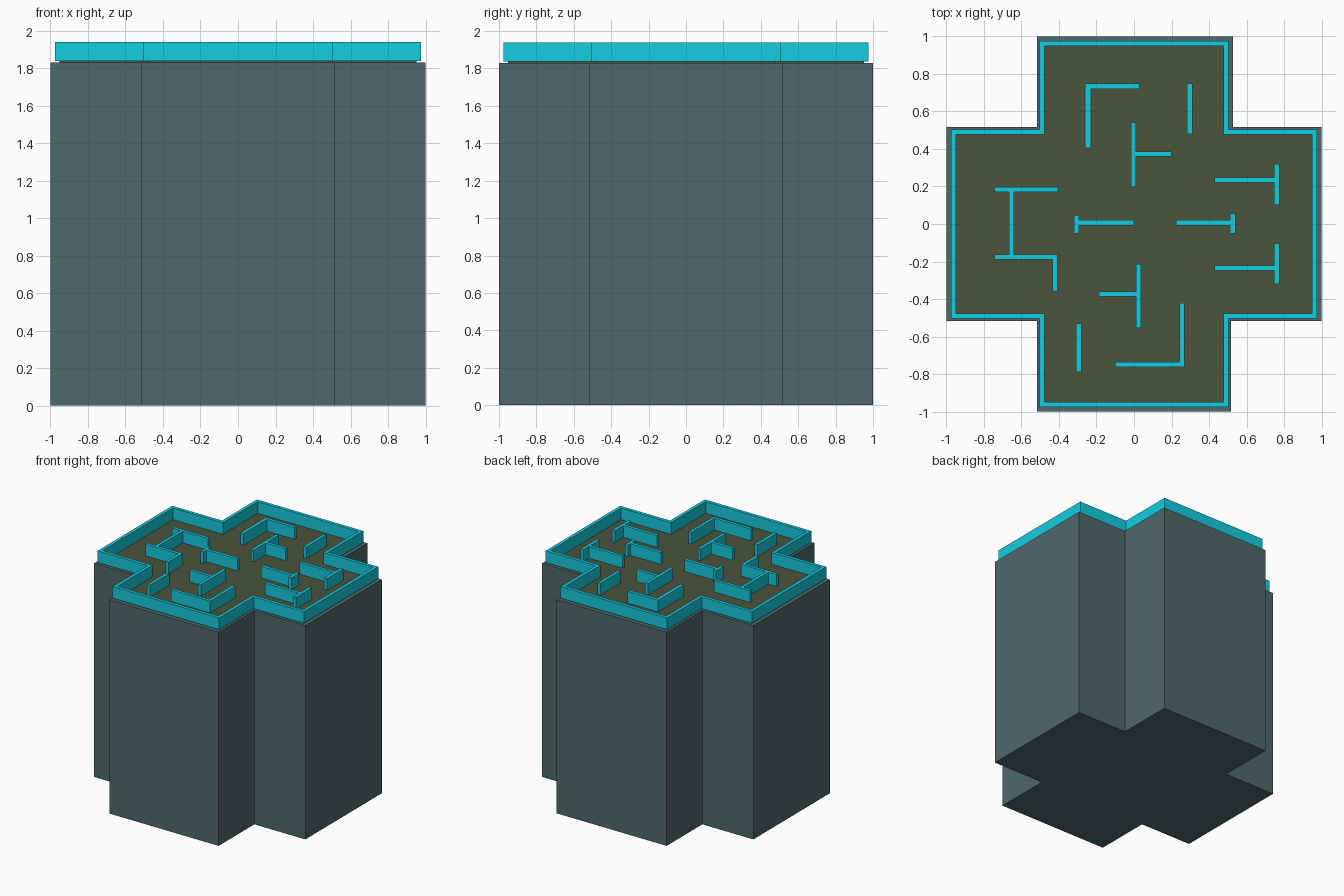
import bpy
import bmesh

if "Cube" in bpy.data.objects:
    bpy.data.objects.remove(bpy.data.objects["Cube"])


def material(name, rgb):
    m = bpy.data.materials.new(name)
    m.diffuse_color = (*rgb, 1)
    m.use_nodes = True
    m.node_tree.nodes["Principled BSDF"].inputs["Base Color"].default_value = m.diffuse_color
    return m


SLATE = material("slate", (0.08, 0.138, 0.144))
OLIVE = material("olive", (0.069, 0.09, 0.045))
CYAN = material("cyan", (0.007, 0.61, 0.75))


def finish(bm, name, mat):
    bmesh.ops.recalc_face_normals(bm, faces=bm.faces)
    mesh = bpy.data.meshes.new(name)
    bm.to_mesh(mesh)
    bm.free()
    obj = bpy.data.objects.new(name, mesh)
    mesh.materials.append(mat)
    bpy.context.collection.objects.link(obj)
    return obj


def cross(reach, half):
    """Outline of a plus shape, counter-clockwise."""
    r, h = reach, half
    quarter = [(r, -h), (r, h), (h, h)]
    pts = []
    for _ in range(4):
        pts += quarter
        quarter = [(-y, x) for x, y in quarter]
    return pts


def prism(name, pts, z0, z1, mat):
    bm = bmesh.new()
    low = [bm.verts.new((x, y, z0)) for x, y in pts]
    high = [bm.verts.new((x, y, z1)) for x, y in pts]
    bm.faces.new(low[::-1])
    bm.faces.new(high)
    n = len(pts)
    for i in range(n):
        j = (i + 1) % n
        bm.faces.new((low[i], low[j], high[j], high[i]))
    return finish(bm, name, mat)


def ring(name, outer, inner, z0, z1, mat):
    bm = bmesh.new()
    loops = [[bm.verts.new((x, y, z)) for x, y in pts]
             for pts, z in ((outer, z0), (outer, z1), (inner, z1), (inner, z0))]
    n = len(outer)
    for k in range(4):
        a, b = loops[k], loops[(k + 1) % 4]
        for i in range(n):
            j = (i + 1) % n
            bm.faces.new((a[i], a[j], b[j], b[i]))
    return finish(bm, name, mat)


def wall_group(name, rects, z0, z1, mat):
    """Upright slabs, each given as x0, x1, y0, y1."""
    bm = bmesh.new()
    for x0, x1, y0, y1 in rects:
        verts = bmesh.ops.create_cube(bm, size=1)["verts"]
        for v in verts:
            v.co = (x1 if v.co.x > 0 else x0,
                    y1 if v.co.y > 0 else y0,
                    z1 if v.co.z > 0 else z0)
    return finish(bm, name, mat)


BASE_TOP, FLOOR_TOP, WALL_TOP = 1.83, 1.838, 1.938

# Tall pedestal, maze floor and rim wall
base = cross(1.0, 0.517)
base[3] = (0.527, 1.0)
base[2] = (0.527, 0.517)
prism("pedestal", base, 0, BASE_TOP, SLATE)
prism("maze_floor", cross(0.953, 0.482), BASE_TOP, FLOOR_TOP, OLIVE)
ring("rim_wall", cross(0.976, 0.504), cross(0.948, 0.476), FLOOR_TOP, WALL_TOP, CYAN)

# Free-standing maze walls
groups = {
    "north_corner_wall": [(-.26, -.23, .405, .72), (-.26, .03, .72, .748)],
    "north_straight_wall": [(.283, .311, .48, .75)],
    "north_tee_wall": [(-.017, .01, .197, .54), (.01, .2, .36, .387)],
    "east_upper_tee_wall": [(.747, .775, .10, .32), (.43, .747, .22, .247)],
    "east_lower_tee_wall": [(.747, .775, -.32, -.105), (.43, .747, -.247, -.22)],
    "west_bracket_wall": [(-.745, -.405, .17, .197), (-.667, -.64, -.163, .17),
                          (-.745, -.408, -.19, -.163), (-.435, -.408, -.36, -.19)],
    "centre_west_tee_wall": [(-.32, -.293, -.05, .048), (-.293, 0, -.008, .02)],
    "centre_east_tee_wall": [(.513, .54, -.05, .055), (.225, .513, -.008, .02)],
    "south_tee_wall": [(.01, .037, -.555, -.212), (-.187, .01, -.387, -.36)],
    "south_corner_wall": [(.243, .27, -.735, -.42), (-.1, .27, -.762, -.735)],
    "south_straight_wall": [(-.308, -.28, -.79, -.53)],
}
for name, rects in groups.items():
    wall_group(name, rects, FLOOR_TOP, WALL_TOP, CYAN)
